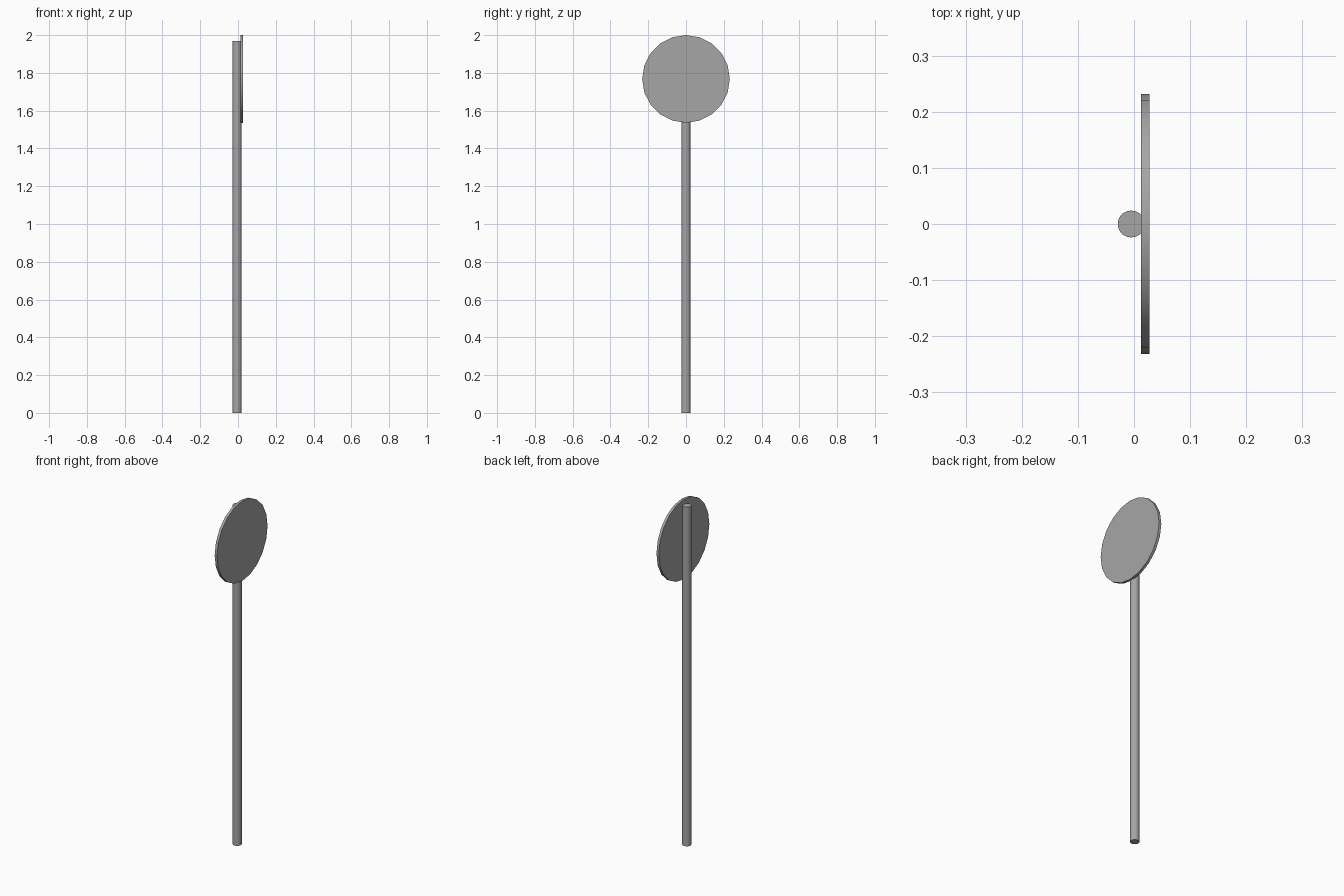
import bpy
import math

cube = bpy.data.objects.get("Cube")
if cube:
    bpy.data.objects.remove(cube, do_unlink=True)

# Plain grey metal
grey = bpy.data.materials.new("grey metal")
grey.use_nodes = True
colour = (0.38, 0.38, 0.38, 1)
grey.diffuse_color = colour
grey.node_tree.nodes["Principled BSDF"].inputs["Base Color"].default_value = colour


def cylinder(name, radius, depth, location, sides, rotation=(0, 0, 0)):
    bpy.ops.mesh.primitive_cylinder_add(vertices=sides, radius=radius, depth=depth,
                                        location=location, rotation=rotation)
    part = bpy.context.object
    part.name = name
    part.data.materials.append(grey)
    bpy.ops.object.shade_smooth_by_angle(angle=math.radians(40))
    return part


# Upright post
POST_HEIGHT = 1.97
cylinder("post", 0.024, POST_HEIGHT, (-0.005, 0, POST_HEIGHT / 2), 20)

# Round sign plate fixed to the left side of the post
PLATE_RADIUS = 0.232
cylinder("sign_plate", PLATE_RADIUS, 0.015, (0.02, 0, 2 - PLATE_RADIUS), 20,
         (0, math.pi / 2, 0))
